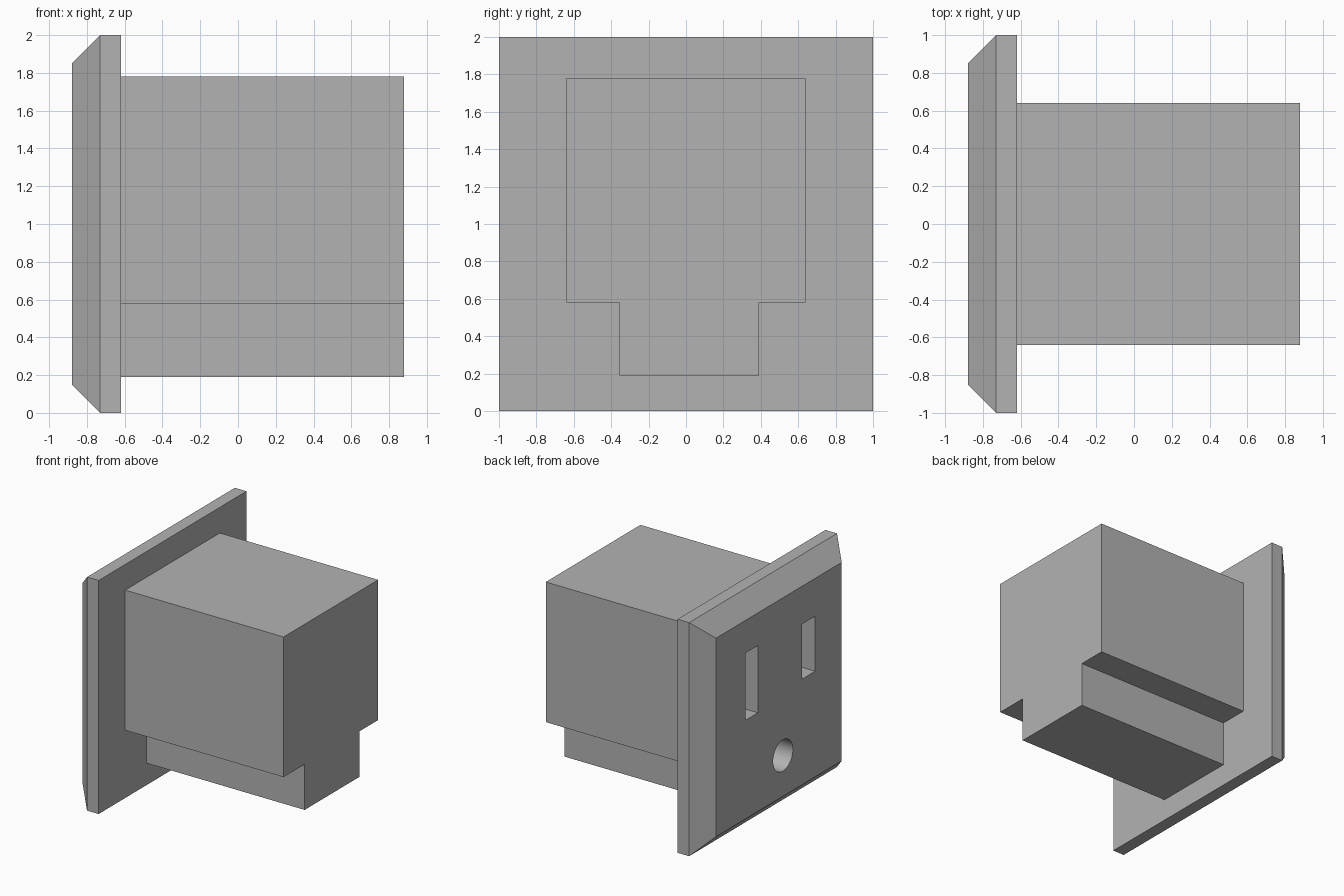
import bpy
import bmesh
from mathutils import Matrix

cube = bpy.data.objects.get("Cube")
if cube:
    bpy.data.objects.remove(cube, do_unlink=True)

grey = bpy.data.materials.new("plain grey")
grey.use_nodes = True
grey.diffuse_color = (0.45, 0.45, 0.45, 1)
grey.node_tree.nodes["Principled BSDF"].inputs["Base Color"].default_value = grey.diffuse_color


def add_object(name, bm):
    bmesh.ops.recalc_face_normals(bm, faces=bm.faces)
    mesh = bpy.data.meshes.new(name)
    bm.to_mesh(mesh)
    bm.free()
    mesh.materials.append(grey)
    obj = bpy.data.objects.new(name, mesh)
    bpy.context.collection.objects.link(obj)
    return obj


def extrude_x(name, profile, x0, x1):
    """Solid from a (y, z) outline swept along x."""
    bm = bmesh.new()
    face = bm.faces.new([bm.verts.new((x0, y, z)) for y, z in profile])
    swept = bmesh.ops.extrude_face_region(bm, geom=[face])["geom"]
    verts = [v for v in swept if isinstance(v, bmesh.types.BMVert)]
    bmesh.ops.translate(bm, verts=verts, vec=(x1 - x0, 0, 0))
    return add_object(name, bm)


def rectangle(y0, y1, z0, z1):
    return [(y0, z0), (y1, z0), (y1, z1), (y0, z1)]


def combine(target, other, operation):
    """Apply a boolean and discard the helper."""
    mod = target.modifiers.new(operation.lower(), "BOOLEAN")
    mod.operation = operation
    mod.solver = "EXACT"
    mod.object = other
    bpy.context.view_layer.objects.active = target
    bpy.ops.object.modifier_apply(modifier=mod.name)
    bpy.data.objects.remove(other, do_unlink=True)


FACE, RIM, BACK, END = -0.88, -0.73, -0.62, 0.88
DEPTH = 0.75

# Square face plate with a chamfered front rim
socket = extrude_x("socket", rectangle(-1, 1, 0, 2), RIM, BACK)
bm = bmesh.new()
bm.from_mesh(socket.data)
front = min(bm.faces, key=lambda f: f.calc_center_median().x)
raised = bmesh.ops.extrude_face_region(bm, geom=[front])["geom"]
for v in raised:
    if isinstance(v, bmesh.types.BMVert):
        v.co = (FACE, v.co.y * 0.85, 1 + (v.co.z - 1) * 0.85)
bmesh.ops.delete(bm, geom=[front], context="FACES_ONLY")
bmesh.ops.recalc_face_normals(bm, faces=bm.faces)
bm.to_mesh(socket.data)
bm.free()

# Housing with a narrower tongue underneath
outline = [(-0.64, 1.78), (-0.64, 0.58), (-0.355, 0.58), (-0.355, 0.19),
           (0.39, 0.19), (0.39, 0.58), (0.64, 0.58), (0.64, 1.78)]
combine(socket, extrude_x("housing", outline, RIM + 0.03, END), "UNION")

# Two blade slots of unequal height
for slot in (rectangle(0.285, 0.45, 0.995, 1.57), rectangle(-0.49, -0.315, 1.055, 1.525)):
    combine(socket, extrude_x("slot_cutter", slot, FACE - 0.1, FACE + DEPTH), "DIFFERENCE")

# Round pin hole
bm = bmesh.new()
bmesh.ops.create_cone(bm, cap_ends=True, segments=48, radius1=0.134, radius2=0.134,
                      depth=DEPTH + 0.1,
                      matrix=Matrix.Translation((FACE + (DEPTH - 0.1) / 2, -0.055, 0.5))
                      @ Matrix.Rotation(1.5707963, 4, "Y"))
combine(socket, add_object("pin_cutter", bm), "DIFFERENCE")

socket.select_set(True)
bpy.context.view_layer.objects.active = socket
bpy.ops.object.shade_smooth_by_angle()
